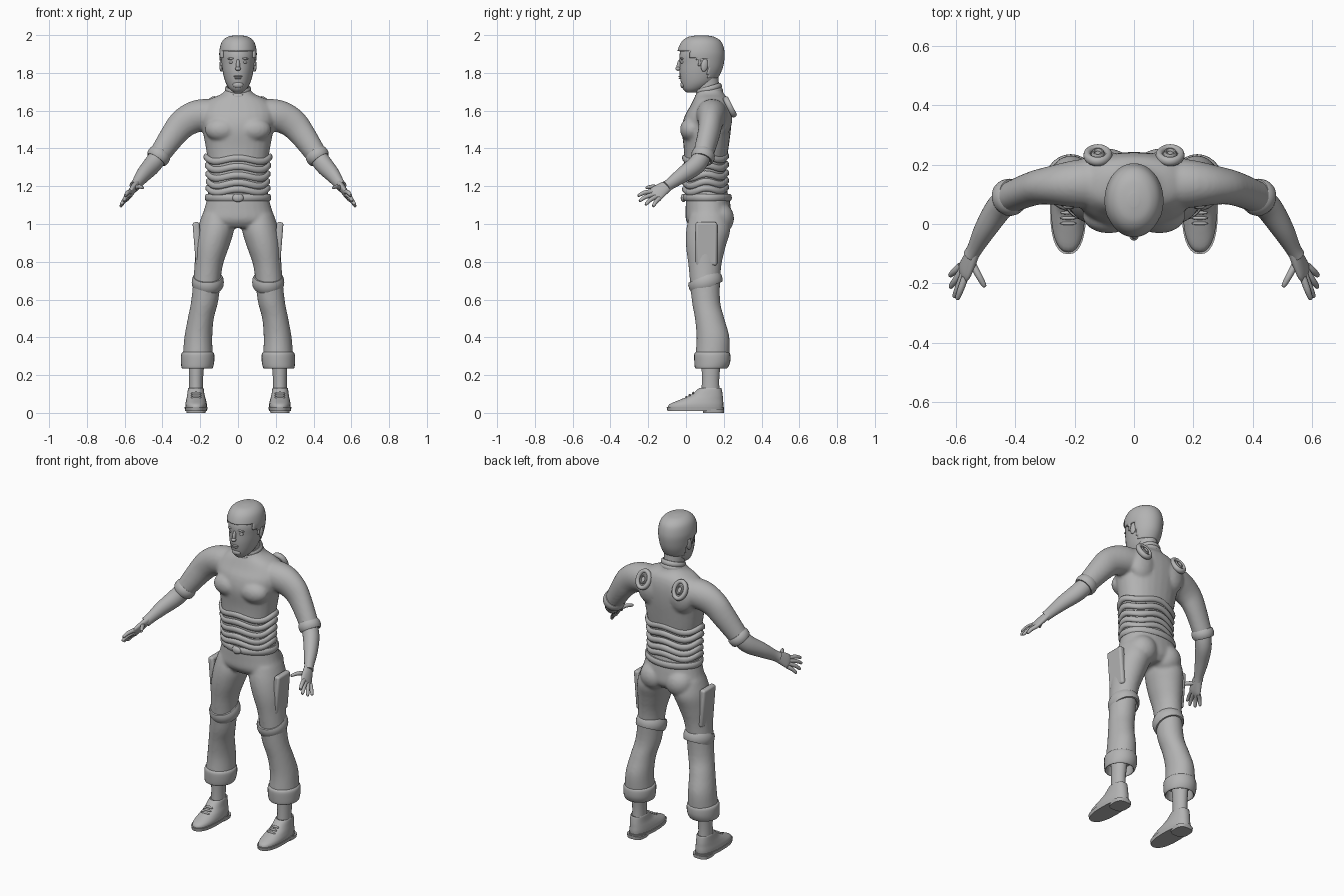
import bpy, bmesh, math
from mathutils import Vector, Matrix, Euler

cube = bpy.data.objects.get("Cube")
if cube:
    bpy.data.objects.remove(cube)

grey = bpy.data.materials.new("plain grey")
grey.use_nodes = True
grey.diffuse_color = (0.45, 0.45, 0.45, 1)
grey.node_tree.nodes["Principled BSDF"].inputs["Base Color"].default_value = (0.45, 0.45, 0.45, 1)


def finish(name, bm, mirror=False, voxel=0, shell=0, bevel=0):
    """Turn a bmesh into a smooth-shaded object with its modifiers."""
    bmesh.ops.recalc_face_normals(bm, faces=bm.faces)
    mesh = bpy.data.meshes.new(name)
    bm.to_mesh(mesh)
    bm.free()
    mesh.materials.append(grey)
    obj = bpy.data.objects.new(name, mesh)
    bpy.context.collection.objects.link(obj)
    bpy.ops.object.select_all(action="DESELECT")
    obj.select_set(True)
    bpy.context.view_layer.objects.active = obj
    bpy.ops.object.shade_smooth_by_angle(angle=math.radians(50))
    if shell:
        mod = obj.modifiers.new("shell", "SOLIDIFY")
        mod.thickness, mod.offset = shell, -1
    if bevel:
        mod = obj.modifiers.new("bevel", "BEVEL")
        mod.width, mod.segments = bevel, 3
    if mirror:
        obj.modifiers.new("mirror", "MIRROR")
    if voxel:
        mod = obj.modifiers.new("fuse", "REMESH")
        mod.mode, mod.voxel_size, mod.use_smooth_shade = "VOXEL", voxel, True
        mod = obj.modifiers.new("relax", "SMOOTH")
        mod.factor, mod.iterations = 0.5, 5
    return obj


def spline(rows, steps=4):
    """Catmull-Rom interpolation of whole rows of numbers."""
    out = []
    for i in range(len(rows) - 1):
        a, b, c, d = (rows[min(max(i + k, 0), len(rows) - 1)] for k in (-1, 0, 1, 2))
        for s in range(steps):
            t = s / steps
            out.append([q + t / 2 * (r - p + t * (2 * p - 5 * q + 4 * r - u + t * (3 * (q - r) + u - p)))
                        for p, q, r, u in zip(a, b, c, d)])
    return out + [list(rows[-1])]


def loft(bm, rows, side=None, level=False, flip=1, segs=28, power=2, steps=4, caps=True):
    """Skin rows of (x, y, z, radius across, radius other way)."""
    rows = spline(rows, steps)
    rings = []
    for i, (x, y, z, ra, rb) in enumerate(rows):
        p, q = rows[max(i - 1, 0)], rows[min(i + 1, len(rows) - 1)]
        tangent = (Vector(q[:3]) - Vector(p[:3])).normalized()
        if level:
            u, v = Vector((1, 0, 0)), Vector((0, 1, 0))
        else:
            u = Vector(side) if side else tangent.cross(Vector((0, 0, 1)))
            u = (u - tangent * u.dot(tangent)).normalized()
            v = tangent.cross(u)
        ring = []
        for k in range(segs):
            a = math.tau * k / segs
            ca, sa = (math.copysign(abs(f) ** (2 / power), f) for f in (math.cos(a), math.sin(a)))
            co = Vector((x, y, z)) + u * ra * ca + v * rb * sa
            ring.append(bm.verts.new((co.x * flip, co.y, co.z)))
        rings.append(ring)
    for r, s in zip(rings, rings[1:]):
        for k in range(segs):
            n = (k + 1) % segs
            bm.faces.new((r[k], r[n], s[n], s[k]))
    if caps:
        bm.faces.new(rings[0][::-1])
        bm.faces.new(rings[-1])


def body(rows):
    """Rows of (z, half width, front y, back y) as centred loft rows."""
    return [(0, (f + b) / 2, z, w, (b - f) / 2) for z, w, f, b in rows]


def ball(bm, centre, size, turn=(0, 0, 0)):
    m = Matrix.LocRotScale(Vector(centre), Euler(turn), Vector(size))
    bmesh.ops.create_uvsphere(bm, u_segments=20, v_segments=12, radius=1, matrix=m)


def band(bm, m, ra, rb, w, t, wave=lambda a: 0, segs=48, sides=10):
    """Closed padded ring: w is half height, t is half thickness."""
    rings = []
    for i in range(segs):
        a = math.tau * i / segs
        rings.append([bm.verts.new(m @ Vector((
            (ra + t * math.cos(b)) * math.cos(a), (rb + t * math.cos(b)) * math.sin(a),
            w * math.sin(b) + wave(a)))) for b in (math.tau * j / sides for j in range(sides))])
    for i in range(segs):
        r, s = rings[i], rings[(i + 1) % segs]
        for j in range(sides):
            n = (j + 1) % sides
            bm.faces.new((r[j], s[j], s[n], r[n]))


def place(centre, turn=(0, 0, 0)):
    return Matrix.LocRotScale(Vector(centre), Euler(turn), None)


# Shirt: trunk, chest and short sleeves fused together
bm = bmesh.new()
loft(bm, body([(1.12, .16, .0, .23), (1.2, .158, -.01, .215), (1.3, .156, -.01, .212), (1.4, .17, -.012, .225),
               (1.5, .188, -.022, .238), (1.57, .2, -.008, .242), (1.62, .19, .02, .238),
               (1.66, .15, .04, .225), (1.69, .085, .055, .2), (1.72, .06, .062, .19)]), level=True, power=2.2)
for s in (1, -1):
    loft(bm, [(.08, .14, 1.58, .09, .08), (.2, .135, 1.575, .08, .085), (.28, .13, 1.54, .065, .08),
              (.34, .12, 1.475, .058, .07), (.43, .085, 1.345, .052, .054)], flip=s)
    ball(bm, (s * .085, .03, 1.5), (.09, .062, .065))
    ball(bm, (s * .1, .19, 1.56), (.085, .055, .1))
finish("shirt", bm, voxel=.009)

# Rippled padding around the midriff, and the belt
bm = bmesh.new()
for z, w in ((1.345, .17), (1.3, .163), (1.255, .16), (1.215, .158), (1.18, .16)):
    band(bm, place((0, .104, z), (.05, 0, 0)), w, .112, .018, .013, lambda a: .01 * math.cos(4 * a))
finish("midriff_padding", bm)
bm = bmesh.new()
band(bm, place((0, .113, 1.14)), .164, .118, .02, .012)
finish("belt", bm)
bm = bmesh.new()
ball(bm, (0, -.014, 1.138), (.03, .014, .022))
finish("belt_buckle", bm)

# Sleeve cuffs, with a thin seam higher up
bm = bmesh.new()
lean = Vector((.09, -.045, -.13)).to_track_quat("Z", "Y").to_euler()
band(bm, place((.42, .09, 1.36), lean), .052, .052, .026, .011)
finish("sleeve_cuff", bm, mirror=True)

# Bare forearms
bm = bmesh.new()
loft(bm, [(.4, .1, 1.39, .045, .045), (.45, .06, 1.318, .046, .05), (.5, -.015, 1.262, .038, .042),
          (.535, -.08, 1.215, .027, .031), (.55, -.105, 1.197, .026, .03)])
finish("forearm", bm, mirror=True)

# Hands: flat palm, four fingers and a thumb
bm = bmesh.new()
across = (.2, .8, -.55)
loft(bm, [(.538, -.085, 1.21, .028, .02), (.553, -.12, 1.188, .036, .019),
          (.57, -.155, 1.163, .042, .016), (.578, -.172, 1.15, .036, .01)], side=across)
fingers = (((.57, -.18, 1.172), (.597, -.255, 1.15)), ((.576, -.172, 1.156), (.607, -.248, 1.122)),
           ((.581, -.158, 1.145), (.62, -.215, 1.102)), ((.585, -.14, 1.135), (.622, -.175, 1.093)),
           ((.548, -.13, 1.19), (.503, -.212, 1.193)))
for root, tip in fingers:
    a, b = Vector(root), Vector(tip)
    knuckle = a.lerp(b, .55) + Vector((0, 0, .006))
    loft(bm, [(*a, .012, .012), (*knuckle, .011, .011), (*a.lerp(b, .94), .008, .008), (*b, .003, .003)],
         segs=12, steps=3)
finish("hand", bm, mirror=True)

# Trousers: seat and flared legs fused together
bm = bmesh.new()
loft(bm, body([(1.15, .16, .0, .228), (1.08, .178, -.002, .238), (1.02, .195, .0, .24), (.98, .16, .03, .21)]),
     level=True, power=2.2)
for s in (1, -1):
    loft(bm, [(.11, .12, 1.05, .08, .1), (.118, .118, .97, .097, .117), (.137, .105, .88, .09, .105),
              (.157, .1, .77, .074, .086), (.175, .105, .6, .072, .075), (.197, .125, .5, .069, .078),
              (.21, .143, .4, .074, .087), (.213, .139, .29, .08, .09)], level=True, flip=s)
    ball(bm, (s * .085, .175, 1.03), (.085, .08, .085))
finish("trousers", bm, voxel=.009)

# Turned-up hems with an open underside
bm = bmesh.new()
loft(bm, [(.213, .139, .325, .074, .084), (.213, .139, .312, .087, .095), (.214, .139, .27, .088, .095),
          (.216, .134, .238, .082, .086), (.216, .134, .244, .072, .076), (.214, .138, .3, .068, .076)],
     level=True)
finish("trouser_hem", bm, mirror=True)

# Slanting knee bands and thigh pockets
bm = bmesh.new()
band(bm, place((.16, .103, .692), (.4, 0, 0)), .072, .08, .034, .013)
finish("knee_band", bm, mirror=True)
bm = bmesh.new()
bmesh.ops.create_cube(bm, size=1, matrix=place((.214, .108, .895), (0, .08, 0)) @ Matrix.Diagonal((.036, .115, .23, 1)))
finish("thigh_pocket", bm, mirror=True, bevel=.012)

# Ankles
bm = bmesh.new()
loft(bm, [(.222, .13, .08, .038, .05), (.222, .13, .18, .037, .046), (.218, .135, .32, .045, .055)], level=True)
finish("ankle", bm, mirror=True)

# Shoes: upper, sole, heel and laces
bm = bmesh.new()
loft(bm, [(.222, .05, .02, .056, .146), (.222, .055, .045, .057, .143), (.222, .082, .07, .052, .114),
          (.223, .11, .095, .046, .084), (.223, .128, .13, .041, .06), (.223, .13, .128, .036, .052)],
     level=True, power=2.3)
finish("shoe_upper", bm, mirror=True)
bm = bmesh.new()
loft(bm, [(.222, .05, .01, .058, .148), (.222, .05, .03, .061, .152)], level=True, power=2.4)
loft(bm, [(.222, .145, 0, .05, .055), (.222, .145, .02, .053, .057)], level=True, power=3)
finish("shoe_sole", bm, mirror=True)
bm = bmesh.new()
for i in range(3):
    ball(bm, (.222, .002 + .018 * i, .082 + .011 * i), (.028, .006, .008))
finish("shoe_laces", bm, mirror=True)

# Neck and sloping collar
bm = bmesh.new()
loft(bm, body([(1.63, .06, .07, .19), (1.7, .055, .058, .178), (1.8, .056, .035, .17)]), level=True)
finish("neck", bm)
bm = bmesh.new()
for z, r in ((1.69, .066), (1.715, .06)):
    band(bm, place((0, .121, z), (.3, 0, 0)), r, r + .002, .015, .009)
finish("collar", bm)

# Head
skull = [(1.695, .02, .005, .05), (1.715, .045, -.016, .1), (1.75, .066, -.027, .15), (1.8, .08, -.034, .18),
         (1.85, .087, -.034, .193), (1.9, .09, -.034, .195), (1.95, .078, -.014, .18),
         (1.978, .05, .02, .145), (1.988, .008, .07, .095)]
bm = bmesh.new()
loft(bm, body(skull), level=True)
finish("head", bm)

# Hair: a larger skull trimmed along the hairline
bm = bmesh.new()
loft(bm, body([(z + .011, w + .009, f - .012, b + .009) for z, w, f, b in skull]), level=True, segs=64, steps=8)


def hairline(y):
    return 1.915 if y < .02 else 1.88 if y < .06 else 1.835 if y < .08 else 1.875 if y < .115 else 1.775


bare = [f for f in bm.faces if f.calc_center_median().z < hairline(f.calc_center_median().y)]
bmesh.ops.delete(bm, geom=bare, context="FACES")
finish("hair", bm, shell=.014)

# Face
bm = bmesh.new()
ball(bm, (0, -.036, 1.842), (.01, .013, .032), (-.2, 0, 0))
ball(bm, (0, -.042, 1.822), (.015, .014, .011))
finish("nose", bm)
bm = bmesh.new()
ball(bm, (0, -.031, 1.782), (.023, .009, .005))
ball(bm, (0, -.03, 1.772), (.019, .009, .005))
ball(bm, (0, -.016, 1.737), (.028, .014, .018))
finish("lips_and_chin", bm)
for name, centre, size, turn in (
        ("eye", (.034, -.016, 1.857), (.014, .013, .009), (0, 0, 0)),
        ("brow", (.034, -.023, 1.877), (.022, .008, .006), (0, .1, .25)),
        ("ear", (.088, .098, 1.84), (.01, .019, .034), (-.15, 0, .25))):
    bm = bmesh.new()
    ball(bm, centre, size, turn)
    finish(name, bm, mirror=True)

# Round shoulder-blade fittings: outer ring, inner ring and hub
bm = bmesh.new()
m = place((.122, .232, 1.62), (-1.1, 0, 0))
band(bm, m, .036, .048, .016, .013)
band(bm, m, .016, .022, .016, .007)
loft_hub = m @ Vector((0, 0, -.004))
ball(bm, loft_hub, (.036, .048, .012), (-1.1, 0, 0))
finish("back_fitting", bm, mirror=True)
